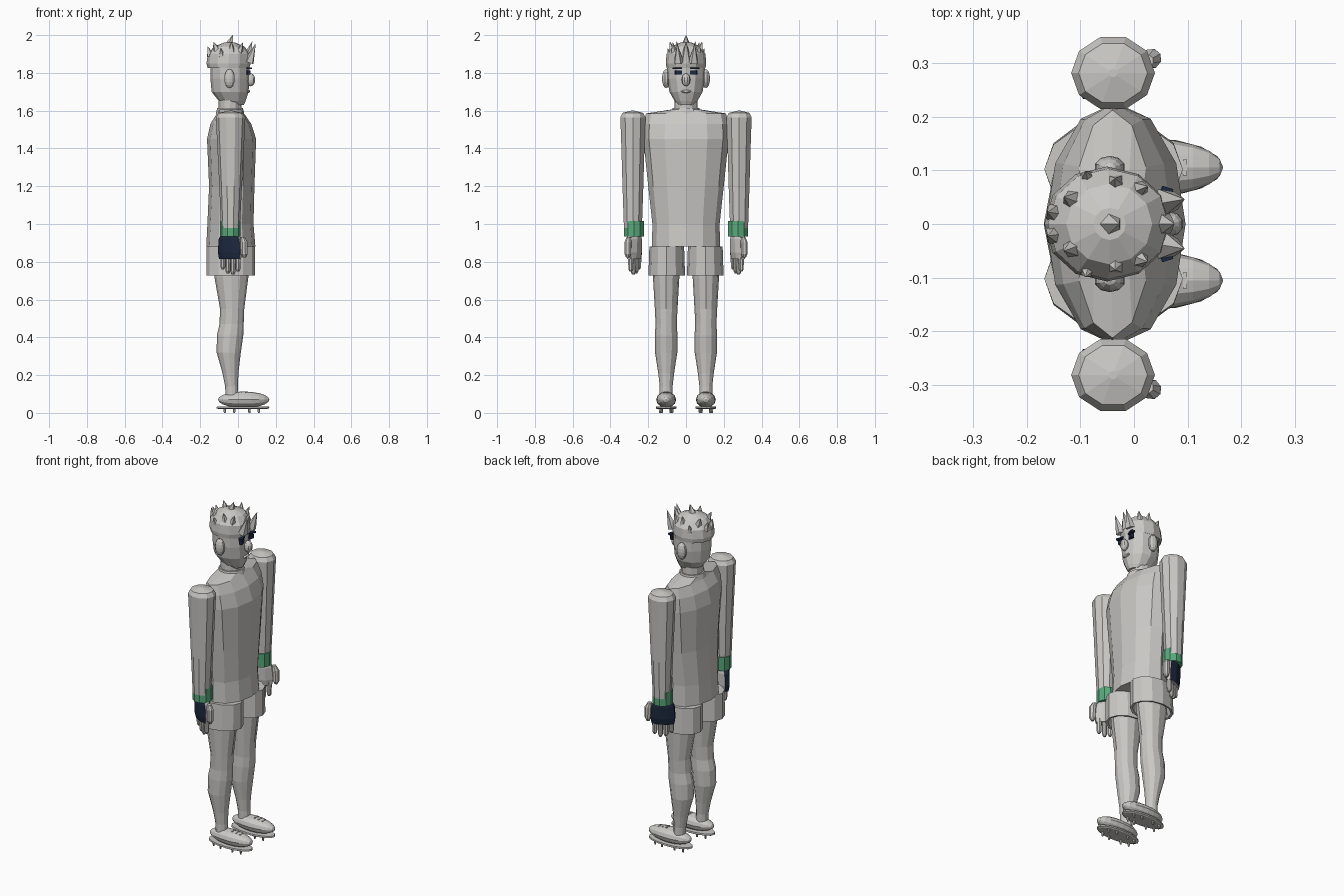
import bpy, bmesh, math
from mathutils import Matrix, Vector


def material(name, rgb):
    m = bpy.data.materials.new(name)
    m.diffuse_color = (*rgb, 1)
    return m


GREY = material("warm_grey", (0.59, 0.58, 0.56))
GREEN = material("green", (0.10, 0.40, 0.20))
NAVY = material("navy", (0.012, 0.022, 0.05))


def finish(bm, name, mats, matrix=None, rule=None):
    if matrix:
        bm.transform(matrix)
    bmesh.ops.recalc_face_normals(bm, faces=bm.faces)
    bm.normal_update()
    if rule:
        for f in bm.faces:
            f.material_index = rule(f)
    me = bpy.data.meshes.new(name)
    bm.to_mesh(me)
    bm.free()
    for m in mats:
        me.materials.append(m)
    ob = bpy.data.objects.new(name, me)
    bpy.context.collection.objects.link(ob)
    return ob


def loft(name, rings, cy=0, n=12, mats=(GREY,), matrix=None, rule=None, turn=0):
    """rings: (z, centre x, radius x, radius y)"""
    bm = bmesh.new()
    loops = []
    for z, cx, rx, ry in rings:
        angles = [turn + 2 * math.pi * i / n for i in range(n)]
        loops.append([bm.verts.new((cx + rx * math.cos(a), cy + ry * math.sin(a), z)) for a in angles])
    for a, b in zip(loops, loops[1:]):
        for i in range(n):
            j = (i + 1) % n
            bm.faces.new((a[i], a[j], b[j], b[i]))
    bm.faces.new(loops[0])
    bm.faces.new(loops[-1])
    return finish(bm, name, mats, matrix, rule)


def ellipsoid(name, c, r, u=12, v=8, axis='Z', mat=GREY):
    bm = bmesh.new()
    bmesh.ops.create_uvsphere(bm, u_segments=u, v_segments=v, radius=1)
    if axis == 'X':
        bm.transform(Matrix.Rotation(math.pi / 2, 4, 'Y'))
    return finish(bm, name, [mat], Matrix.Translation(c) @ Matrix.Diagonal((*r, 1)))


def box(name, c, size, mat, rot=0):
    bm = bmesh.new()
    bmesh.ops.create_cube(bm, size=1)
    m = Matrix.Translation(c) @ Matrix.Rotation(rot, 4, 'Z') @ Matrix.Diagonal((*size, 1))
    return finish(bm, name, [mat], m)


def spike(base, tip, r):
    base, tip = Vector(base), Vector(tip)
    d = tip - base
    bm = bmesh.new()
    bmesh.ops.create_cone(bm, cap_ends=True, segments=5, radius1=r, radius2=0.001, depth=d.length)
    m = Matrix.Translation((base + tip) / 2) @ d.to_track_quat('Z', 'Y').to_matrix().to_4x4()
    finish(bm, "hair_spike", [GREY], m)


# Torso, collar and neck
loft("torso", [(0.88, -0.038, 0.130, 0.180), (1.0, -0.040, 0.122, 0.178), (1.2, -0.033, 0.120, 0.200),
               (1.45, -0.034, 0.130, 0.226), (1.53, -0.038, 0.108, 0.224), (1.585, -0.040, 0.072, 0.212),
               (1.605, -0.042, 0.065, 0.085)])
loft("collar", [(1.585, -0.042, 0.075, 0.078), (1.615, -0.042, 0.068, 0.070)])
loft("neck", [(1.59, -0.042, 0.060, 0.062), (1.69, -0.042, 0.060, 0.060)])

# Head and face
loft("head", [(1.63, -0.01, 0.040, 0.040), (1.65, -0.03, 0.070, 0.060), (1.70, -0.042, 0.098, 0.088),
              (1.77, -0.043, 0.103, 0.100), (1.86, -0.043, 0.103, 0.100), (1.92, -0.043, 0.07, 0.07)])
ellipsoid("nose", (0.068, 0, 1.763), (0.024, 0.023, 0.034), 10, 8)
ellipsoid("mouth", (0.055, 0, 1.702), (0.009, 0.028, 0.008), 10, 6)
for s in (-1, 1):
    ellipsoid("ear", (-0.045, s * 0.105, 1.77), (0.029, 0.022, 0.05), 10, 8)
    box("eye", (0.053, s * 0.041, 1.802), (0.018, 0.034, 0.022), NAVY, -s * 0.25)
    box("eyebrow", (0.056, s * 0.046, 1.825), (0.022, 0.046, 0.009), NAVY, -s * 0.3)

# Hair cap and spikes
loft("hair", [(1.825, -0.05, 0.110, 0.103), (1.85, -0.05, 0.117, 0.107), (1.90, -0.048, 0.112, 0.103),
              (1.94, -0.046, 0.080, 0.075), (1.96, -0.045, 0.030, 0.030)])
spike((-0.05, 0, 1.93), (-0.028, 0, 2.0), 0.032)
spike((0.045, 0, 1.87), (0.075, 0, 1.965), 0.030)
for s in (-1, 1):
    spike((-0.108, s * 0.042, 1.91), (-0.13, s * 0.05, 1.965), 0.026)
    spike((-0.035, s * 0.07, 1.90), (-0.035, s * 0.085, 1.965), 0.027)
    spike((0.0, s * 0.06, 1.89), (0.025, s * 0.07, 1.96), 0.027)
    spike((0.058, s * 0.040, 1.855), (0.093, s * 0.046, 1.955), 0.028)
    spike((-0.145, s * 0.02, 1.89), (-0.16, s * 0.022, 1.94), 0.022)
    spike((-0.085, s * 0.078, 1.88), (-0.09, s * 0.098, 1.93), 0.022)

ANGLE = math.radians(28)
for s in (-1, 1):
    # Arm and wristband
    loft("arm", [(0.98, -0.04, 0.050, 0.050), (1.2, -0.039, 0.060, 0.058), (1.4, -0.039, 0.070, 0.064),
                 (1.565, -0.039, 0.078, 0.070), (1.588, -0.039, 0.064, 0.058), (1.6, -0.039, 0.008, 0.008)],
         s * 0.281, 10)
    loft("wristband", [(0.935, -0.04, 0.054, 0.055), (1.015, -0.04, 0.054, 0.055)], s * 0.275, 10, [GREEN])

    # Hand frame: width, back of the hand, up
    u = Vector((math.cos(ANGLE), s * math.sin(ANGLE), 0))
    b = Vector((-math.sin(ANGLE), s * math.cos(ANGLE), 0))
    frame = Matrix(((u.x, b.x, 0, -0.042), (u.y, b.y, 0, s * 0.275), (0, 0, 1, 0), (0, 0, 0, 1)))

    def glove(f):
        return 1 if f.normal.dot(b) > 0.2 or f.normal.dot(u) < -0.85 else 0

    loft("hand", [(0.815, 0, 0.066, 0.026), (0.85, 0, 0.072, 0.034), (0.92, 0, 0.066, 0.036),
                  (0.937, 0, 0.055, 0.034)], 0, 8, (GREY, NAVY), frame, glove, math.pi / 8)
    for k, z in enumerate((0.76, 0.738, 0.732, 0.748)):
        x = -0.045 + 0.03 * k
        loft("finger", [(z, x, 0.007, 0.007), (z + 0.012, x, 0.013, 0.013), (0.84, x, 0.015, 0.016)],
             -0.004, 8, matrix=frame)
    loft("thumb", [(0.822, 0.082, 0.009, 0.009), (0.84, 0.082, 0.018, 0.018), (0.905, 0.080, 0.020, 0.019),
                   (0.93, 0.072, 0.012, 0.012)], -0.006, 8, matrix=frame)

    # Hollow shorts leg
    loft("shorts_leg", [(0.80, -0.038, 0.10, 0.075), (0.73, -0.038, 0.115, 0.085), (0.727, -0.038, 0.129, 0.097),
                        (0.88, -0.038, 0.129, 0.092)], s * 0.102)
    # Leg
    loft("leg", [(0.08, -0.032, 0.034, 0.034), (0.14, -0.034, 0.034, 0.034), (0.21, -0.040, 0.042, 0.042),
                 (0.32, -0.049, 0.064, 0.059), (0.41, -0.042, 0.070, 0.060), (0.47, -0.034, 0.064, 0.056),
                 (0.55, -0.031, 0.064, 0.060), (0.72, -0.035, 0.090, 0.070), (0.82, -0.035, 0.094, 0.072)],
         s * 0.105)

    # Shoe, sole, laces and studs
    y = s * 0.105
    ellipsoid("shoe", (0.03, y, 0.07), (0.136, 0.053, 0.043), 12, 10, 'X')
    loft("sole", [(0.02, 0.026, 0.125, 0.047), (0.025, 0.026, 0.140, 0.055), (0.034, 0.026, 0.138, 0.054)], y, 16)
    for x in (0.045, 0.07, 0.095):
        box("lace", (x, y, 0.1115 - (x - 0.045) * 0.13), (0.008, 0.03, 0.006), GREY)
    for x, dy in ((-0.07, 0.022), (-0.02, 0.03), (0.06, 0.033), (0.11, 0.026)):
        for t in (-1, 1):
            loft("stud", [(0, x, 0.005, 0.005), (0.024, x, 0.008, 0.008)], y + t * dy, 6)
